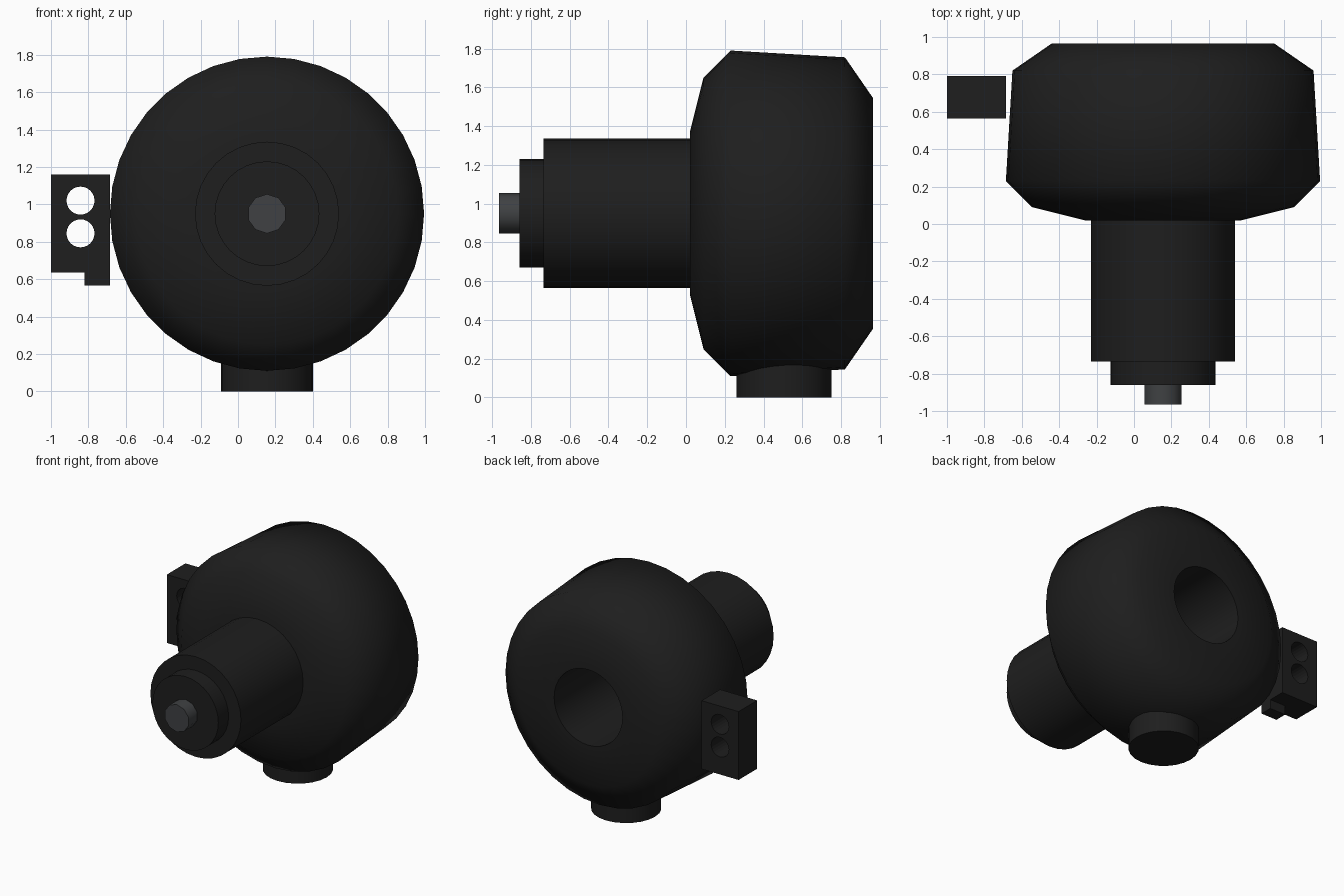
import bpy, bmesh
from math import cos, sin, pi, radians
from mathutils import Matrix

if "Cube" in bpy.data.objects:
    bpy.data.objects.remove(bpy.data.objects["Cube"])

CX, CZ = 0.155, 0.95   # axis of the round body


def material(name, rgb):
    m = bpy.data.materials.new(name)
    m.diffuse_color = (*rgb, 1)
    m.use_nodes = True
    m.node_tree.nodes["Principled BSDF"].inputs["Base Color"].default_value = m.diffuse_color
    return m


black = material("black_plastic", (0.013, 0.013, 0.013))
steel = material("dark_steel", (0.05, 0.053, 0.056))


def finish(name, bm, mat, angle=None):
    bmesh.ops.remove_doubles(bm, verts=bm.verts, dist=1e-5)
    bmesh.ops.recalc_face_normals(bm, faces=bm.faces)
    me = bpy.data.meshes.new(name)
    bm.to_mesh(me)
    bm.free()
    me.materials.append(mat)
    ob = bpy.data.objects.new(name, me)
    bpy.context.collection.objects.link(ob)
    if angle:
        bpy.ops.object.select_all(action='DESELECT')
        bpy.context.view_layer.objects.active = ob
        ob.select_set(True)
        bpy.ops.object.shade_smooth_by_angle(angle=radians(angle))
    return ob


def lathe(name, profile, sides, mat, angle, matrix):
    """Revolve (radius, height) points about local z; closes both ends with caps."""
    bm = bmesh.new()
    rings = [[bm.verts.new((r * cos(2 * pi * i / sides), r * sin(2 * pi * i / sides), h))
              for i in range(sides)] for r, h in profile]
    for a, b in zip(rings, rings[1:]):
        for i in range(sides):
            j = (i + 1) % sides
            bm.faces.new((a[i], a[j], b[j], b[i]))
    bm.faces.new(rings[0])
    bm.faces.new(rings[-1])
    bm.transform(matrix)
    return finish(name, bm, mat, angle)


# local z -> world +y, local y -> world -z, so a profile height is a y position
along_y = Matrix.Translation((CX, 0, CZ)) @ Matrix.Rotation(-pi / 2, 4, 'X')

# drum body with chamfered rim and a deep bore in the back
lathe("drum_body", [(0.42, 0.02), (0.70, 0.09), (0.84, 0.23), (0.805, 0.82),
                    (0.595, 0.965), (0.29, 0.965), (0.29, 0.06)], 36, black, 60, along_y)

# stepped barrel and shaft tip at the front
lathe("barrel", [(0.385, 0.03), (0.385, -0.735)], 32, black, 40, along_y)
lathe("barrel_collar", [(0.28, -0.73), (0.28, -0.86)], 32, black, 40, along_y)
lathe("shaft_tip", [(0.105, -0.85), (0.105, -0.965)], 10, steel, 40,
      along_y @ Matrix.Rotation(pi / 2, 4, 'Z'))

# round foot under the drum
lathe("foot", [(0.245, 0), (0.245, 0.25)], 24, black, 40, Matrix.Translation((CX, 0.505, 0)))


def box(name, x, y, z):
    bm = bmesh.new()
    bmesh.ops.create_cube(bm, size=1)
    for v in bm.verts:
        v.co = [lo + (c + 0.5) * (hi - lo) for c, (lo, hi) in zip(v.co, (x, y, z))]
    return finish(name, bm, black)


# side connector block with two through holes and a small tab
block = box("connector_block", (-1, -0.685), (0.565, 0.79), (0.635, 1.16))
box("connector_tab", (-0.82, -0.685), (0.565, 0.66), (0.565, 0.635))
for i, z in enumerate((1.02, 0.845)):
    cut = lathe(f"hole_cutter_{i}", [(0.075, 0.4), (0.075, 0.95)], 24, black, None,
                Matrix.Translation((-0.842, 0, z)) @ Matrix.Rotation(-pi / 2, 4, 'X'))
    cut.hide_render = True
    cut.hide_set(True)
    mod = block.modifiers.new(f"hole_{i}", 'BOOLEAN')
    mod.operation, mod.object, mod.solver = 'DIFFERENCE', cut, 'EXACT'

bpy.ops.object.select_all(action='DESELECT')
bpy.context.view_layer.objects.active = block
block.select_set(True)
bpy.ops.object.shade_smooth_by_angle(angle=radians(40))
